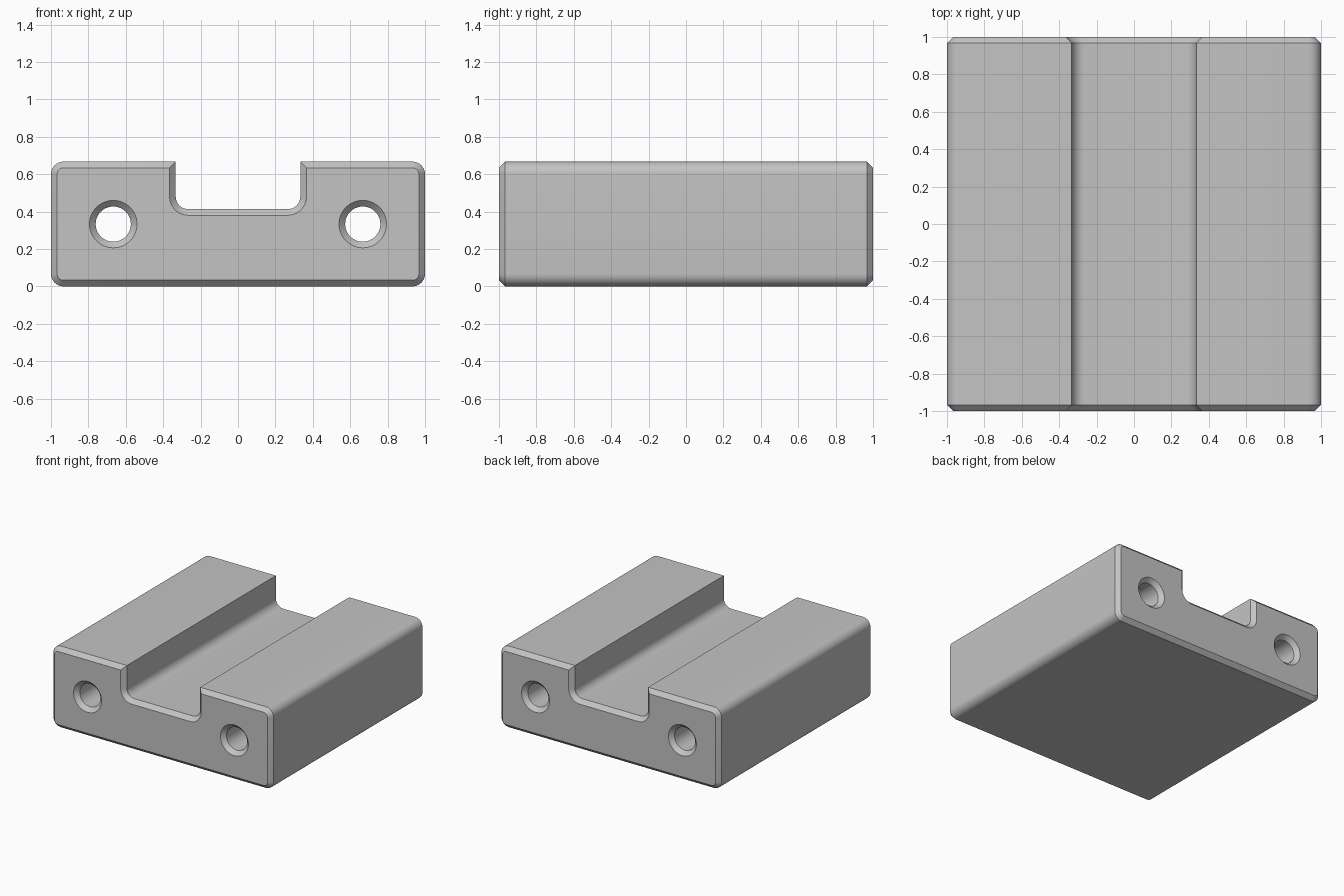
import bpy
import bmesh
from math import cos, sin, radians, tau

cube = bpy.data.objects.get("Cube")
if cube:
    bpy.data.objects.remove(cube, do_unlink=True)

HEIGHT = 0.667
CHAMFER = 0.033
RADIUS = 0.067
SLOT_HALF = 0.333
SLOT_FLOOR = 0.413
HOLE_X, HOLE_Z, HOLE_R = 0.667, 0.333, 0.094
STEPS = 10
HOLE_SIDES = 48


def arc(cx, cz, r, start, end):
    angles = [radians(start + (end - start) * i / STEPS) for i in range(STEPS + 1)]
    return [(cx + r * cos(a), cz + r * sin(a)) for a in angles]


def body_outline(inset):
    """Rounded block with a slot in its top, shrunk by the inset."""
    outer, inner = RADIUS - inset, RADIUS + inset
    side, top = 1 - RADIUS, HEIGHT - RADIUS
    slot_x, slot_z = SLOT_HALF - RADIUS, SLOT_FLOOR + RADIUS
    lip_x, lip_z = SLOT_HALF + inset, HEIGHT - inset
    return (arc(side, RADIUS, outer, -90, 0) + arc(side, top, outer, 0, 90)
            + [(lip_x, lip_z)]
            + arc(slot_x, slot_z, inner, 0, -90) + arc(-slot_x, slot_z, inner, -90, -180)
            + [(-lip_x, lip_z)]
            + arc(-side, top, outer, 90, 180) + arc(-side, RADIUS, outer, 180, 270))


def hole_outline(cx, inset):
    r = HOLE_R + inset
    angles = [tau * i / HOLE_SIDES for i in range(HOLE_SIDES)]
    return [(cx + r * cos(a), HOLE_Z + r * sin(a)) for a in angles]


def loft(bm, outline):
    """Sweep an outline front to back with chamfered ends; return the end edges."""
    sections = [(-1, CHAMFER), (CHAMFER - 1, 0), (1 - CHAMFER, 0), (1, CHAMFER)]
    rings = [[bm.verts.new((x, y, z)) for x, z in outline(d)] for y, d in sections]
    count = len(rings[0])
    for a, b in zip(rings, rings[1:]):
        for i in range(count):
            j = (i + 1) % count
            bm.faces.new((a[i], a[j], b[j], b[i]))
    return [[bm.edges.get((ring[i], ring[(i + 1) % count])) for i in range(count)]
            for ring in (rings[0], rings[-1])]


bm = bmesh.new()
# Outer skin and the two through holes
ends = [loft(bm, body_outline)]
for sign in (-1, 1):
    ends.append(loft(bm, lambda inset: hole_outline(sign * HOLE_X, inset)))
# Flat end faces around the holes
for end, normal in ((0, (0, -1, 0)), (1, (0, 1, 0))):
    edges = [e for pair in ends for e in pair[end]]
    bmesh.ops.triangle_fill(bm, edges=edges, use_beauty=True, normal=normal)
bmesh.ops.recalc_face_normals(bm, faces=bm.faces)

mesh = bpy.data.meshes.new("slotted_block")
bm.to_mesh(mesh)
bm.free()
block = bpy.data.objects.new("slotted_block", mesh)
bpy.context.collection.objects.link(block)

# Plain grey finish
grey = bpy.data.materials.new("light_grey")
grey.use_nodes = True
colour = (0.55, 0.55, 0.55, 1)
grey.diffuse_color = colour
grey.node_tree.nodes["Principled BSDF"].inputs["Base Color"].default_value = colour
mesh.materials.append(grey)

bpy.ops.object.select_all(action="DESELECT")
block.select_set(True)
bpy.context.view_layer.objects.active = block
bpy.ops.object.shade_smooth_by_angle(angle=radians(30))
